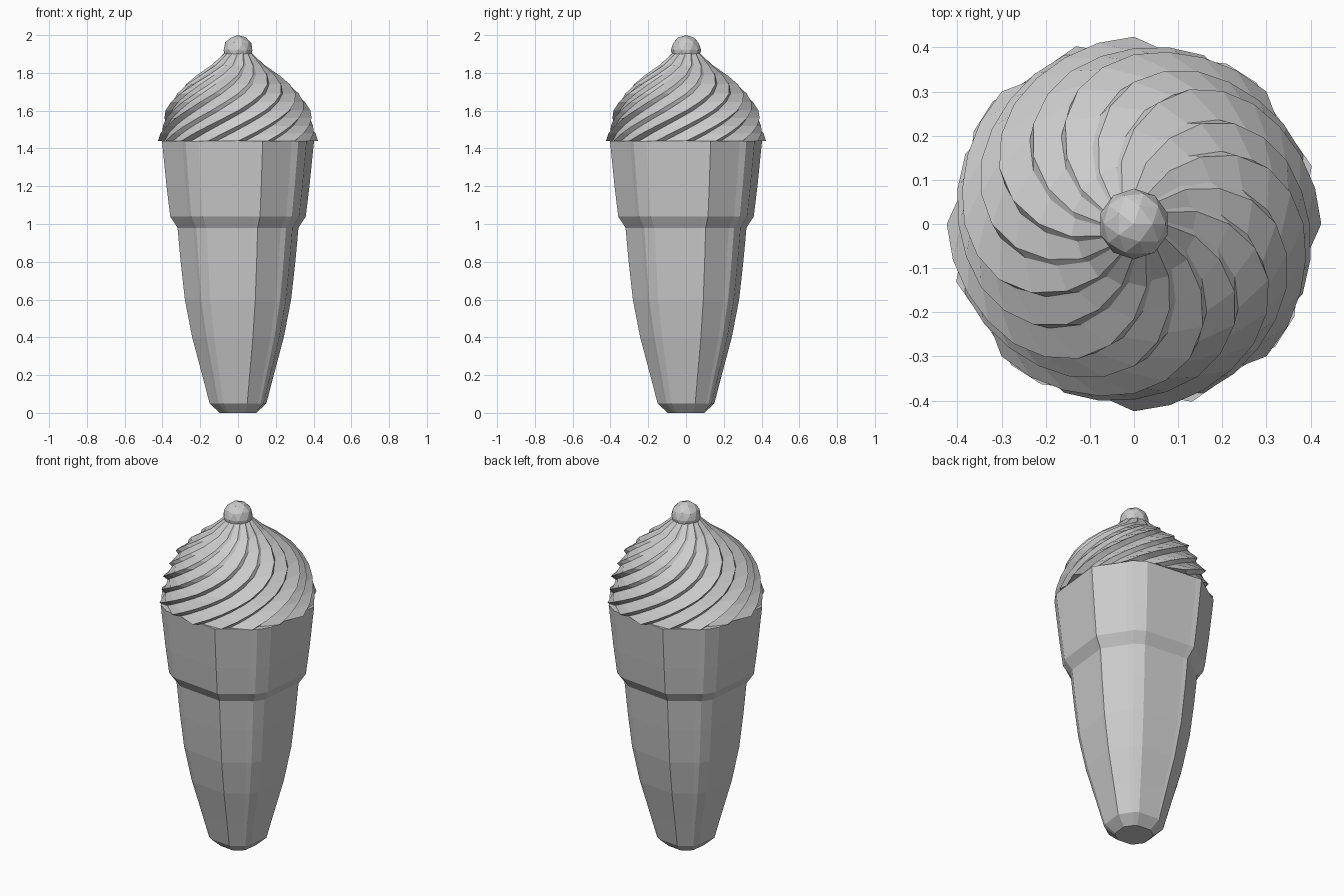
import bpy, bmesh
from math import cos, sin, radians
from mathutils import Matrix

cube = bpy.data.objects.get("Cube")
if cube:
    bpy.data.objects.remove(cube)

GREY = (0.6, 0.6, 0.6, 1)
mat = bpy.data.materials.new("plain_grey")
mat.use_nodes = True
mat.diffuse_color = GREY
mat.node_tree.nodes["Principled BSDF"].inputs["Base Color"].default_value = GREY


def finish(bm, name):
    bmesh.ops.recalc_face_normals(bm, faces=bm.faces)
    mesh = bpy.data.meshes.new(name)
    bm.to_mesh(mesh)
    bm.free()
    mesh.materials.append(mat)
    obj = bpy.data.objects.new(name, mesh)
    bpy.context.collection.objects.link(obj)
    return obj


def loft(name, section, stations):
    """Skin a polar section (degrees, radius) scaled and twisted at each (z, scale, twist)."""
    bm = bmesh.new()
    rings = []
    for z, scale, twist in stations:
        rings.append([bm.verts.new((r * scale * cos(radians(a + twist)),
                                    r * scale * sin(radians(a + twist)), z))
                      for a, r in section])
    n = len(section)
    for low, high in zip(rings, rings[1:]):
        for i in range(n):
            j = (i + 1) % n
            bm.faces.new((low[i], low[j], high[j], high[i]))
    bm.faces.new(rings[0][::-1])
    bm.faces.new(rings[-1])
    return finish(bm, name)


# Fluted cone with a wider collar
quarter = [(14, 0.985), (18, 1.02), (44, 0.99), (49, 1.02), (60, 1.01)]
flutes = [(a + 90 * k, r) for k in range(4) for a, r in quarter]
cone_profile = [(0, 0.10), (0.05, 0.155), (0.2, 0.195), (0.4, 0.25), (0.6, 0.29),
                (0.8, 0.313), (0.98, 0.33), (1.04, 0.37), (1.2, 0.39), (1.44, 0.415)]
loft("cone", flutes, [(z, r, 0) for z, r in cone_profile])

# Whipped swirl: sixteen shingled ridges twisting as they rise
ridges = []
for k in range(16):
    ridges += [(22.5 * k, 1.0 if k % 2 == 0 else 0.975), (22.5 * k + 6, 0.92)]
swirl_profile = [(1.44, 0.424), (1.48, 0.418), (1.52, 0.408), (1.56, 0.397),
                 (1.6, 0.384), (1.645, 0.362), (1.69, 0.33), (1.74, 0.28),
                 (1.79, 0.215), (1.84, 0.145), (1.91, 0.07)]
loft("swirl", ridges, [(z, r, 11.25 * i) for i, (z, r) in enumerate(swirl_profile)])

# Faceted ball on top
bm = bmesh.new()
bmesh.ops.create_icosphere(bm, subdivisions=2, radius=0.08,
                           matrix=Matrix.Translation((0, 0, 1.92)))
finish(bm, "top_ball")
